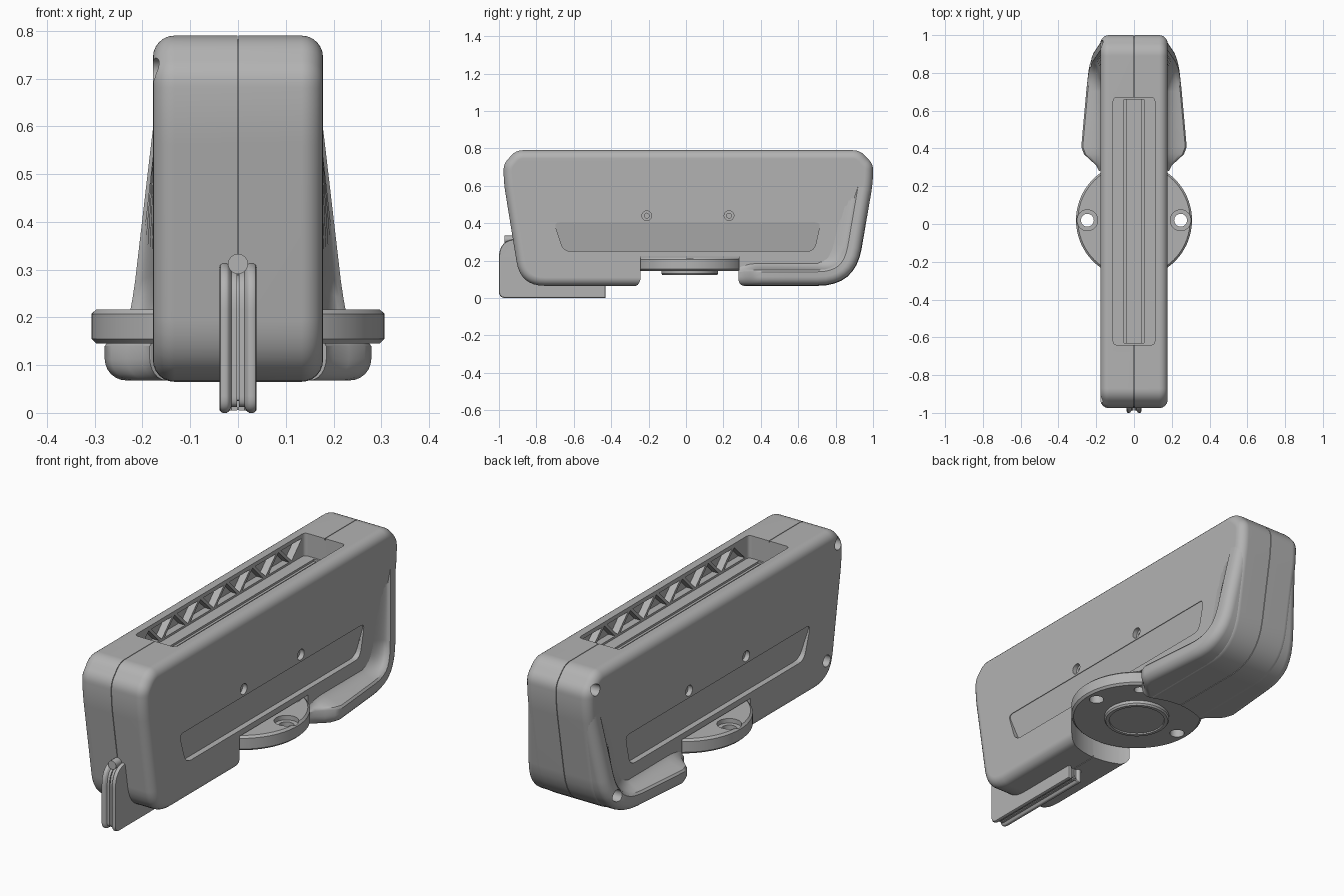
import bpy, bmesh, math
from mathutils import Vector

if "Cube" in bpy.data.objects:
    bpy.data.objects.remove(bpy.data.objects["Cube"])

grey = bpy.data.materials.new("plain grey")
grey.use_nodes = True
grey.diffuse_color = (0.45, 0.45, 0.45, 1)
grey.node_tree.nodes["Principled BSDF"].inputs["Base Color"].default_value = (0.45, 0.45, 0.45, 1)


def loft(name, rings):
    """Closed solid skinned through equal-length rings of points."""
    bm = bmesh.new()
    loops = [[bm.verts.new(p) for p in ring] for ring in rings]
    n = len(loops[0])
    for a, b in zip(loops, loops[1:]):
        for i in range(n):
            j = (i + 1) % n
            bm.faces.new((a[i], a[j], b[j], b[i]))
    bm.faces.new(loops[0][::-1])
    bm.faces.new(loops[-1])
    bmesh.ops.recalc_face_normals(bm, faces=bm.faces)
    mesh = bpy.data.meshes.new(name)
    bm.to_mesh(mesh)
    bm.free()
    mesh.materials.append(grey)
    obj = bpy.data.objects.new(name, mesh)
    bpy.context.collection.objects.link(obj)
    return obj


def rounded(corners, steps=8):
    """Outline from (u, v, rounding length) corners."""
    out = []
    for i, (u, v, t) in enumerate(corners):
        p = Vector((u, v))
        if t == 0:
            out.append(p)
            continue
        a = p + (Vector(corners[i - 1][:2]) - p).normalized() * t
        b = p + (Vector(corners[(i + 1) % len(corners)][:2]) - p).normalized() * t
        for k in range(steps + 1):
            s = k / steps
            out.append(a * (1 - s) ** 2 + p * 2 * s * (1 - s) + b * s * s)
    return out


def inward(outline):
    """Mitred inward direction at each point of a counter-clockwise outline."""
    res = []
    for i, p in enumerate(outline):
        d1 = (p - outline[i - 1]).normalized()
        d2 = (outline[(i + 1) % len(outline)] - p).normalized()
        n1, n2 = Vector((-d1.y, d1.x)), Vector((-d2.y, d2.x))
        res.append((n1 + n2) / (1 + n1.dot(n2)))
    return res


def side_solid(name, outline, sections):
    """Outline in the y-z plane, swept along x; sections are (x, inset)."""
    norms = inward(outline)
    return loft(name, [[(x, *(p + n * d)) for p, n in zip(outline, norms)] for x, d in sections])


def circle(u, v, r, n=40):
    return [Vector((u + r * math.cos(2 * math.pi * k / n), v + r * math.sin(2 * math.pi * k / n)))
            for k in range(n)]


def turned(name, x, y, profile, n=72):
    """Upright round solid from (radius, height) pairs."""
    return loft(name, [[(*p, z) for p in circle(x, y, r, n)] for r, z in profile])


def cut(obj, cutters):
    bpy.context.view_layer.objects.active = obj
    for c in cutters:
        m = obj.modifiers.new("cut", 'BOOLEAN')
        m.operation, m.solver, m.object = 'DIFFERENCE', 'EXACT', c
        bpy.ops.object.modifier_apply(modifier=m.name)


def smooth(obj):
    bpy.ops.object.select_all(action='DESELECT')
    obj.select_set(True)
    bpy.context.view_layer.objects.active = obj
    bpy.ops.object.shade_smooth_by_angle(angle=math.radians(32))
    m = obj.modifiers.new("normals", 'WEIGHTED_NORMAL')
    m.keep_sharp = True


# Body: rounded case with a seam groove down the middle
W, R, FY = 0.178, 0.045, 0.02
outline = rounded([(-0.885, 0.065, 0.13), (0.28, 0.065, 0), (0.31, 0.065, 0), (0.34, 0.065, 0),
                   (0.37, 0.065, 0), (0.41, 0.065, 0), (0.55, 0.065, 0), (0.905, 0.065, 0.2),
                   (1.0, 0.62, 0.06), (1.0, 0.715, 0.03), (0.93, 0.79, 0.04),
                   (-0.91, 0.79, 0.04), (-0.975, 0.715, 0.03), (-0.975, 0.62, 0.06)])
arc = [(W - R + R * math.sin(a), R - R * math.cos(a)) for a in [k * math.pi / 12 for k in range(7)]]
half = [(0.0015, 0.008), (0.0015, 0)] + arc
body = side_solid("body", outline, [(-x, d) for x, d in reversed(half)] + half)

# Wings: flared rims along the lower back edge, one per side
norms = inward(outline)
rim = [(p, n) for p, n in zip(outline, norms) if p.x > 0.27 and p.y < 0.73]


def wing_section(p, n, side):
    w = 0.28 - 0.09 * max(0, p.x - 0.4) - 0.1 * max(0, p.y - 0.1)
    toe = min(1, max(0, (p.x - 0.28) / 0.12))
    w = 0.185 + (w - 0.185) * toe * toe * (3 - 2 * toe)
    depth = 0.14 + 0.11 * min(1, max(0, (p.x - 0.7) / 0.25))
    pts = [(0.1, 0.003)]
    pts += [(w - 0.045 + 0.045 * math.sin(a), 0.048 - 0.045 * math.cos(a))
            for a in [k * math.pi / 12 for k in range(7)]]
    a, b, c = Vector((w - 0.008, 0.085)), Vector((0.178, 0.1)), Vector((0.165, depth))
    pts += [(w, 0.075)]
    pts += [tuple(a * (1 - s) ** 2 + b * 2 * s * (1 - s) + c * s * s) for s in [k / 8 for k in range(9)]]
    pts += [(0.1, depth)]
    return [(side * x, *(p + n * d)) for x, d in pts]


wings = [loft(name, [wing_section(p, n, s) for p, n in rim])
         for name, s in (("left_wing", 1), ("right_wing", -1))]

# Cutters: mount recess, top slot with centre channel and triangular wall pockets
mount_cut = turned("mount_cutter", 0, FY, [(0.318, -0.1), (0.318, 0.222)])
slot = rounded([(-0.11, -0.64, 0.02), (0.11, -0.64, 0.02), (0.11, 0.67, 0.02), (-0.11, 0.67, 0.02)], 4)
body_cuts = [mount_cut,
             loft("slot_cutter", [[(*p, z) for p in slot] for z in (0.68, 0.9)])]
for w, z in ((0.052, 0.67), (0.04, 0.66)):
    body_cuts.append(loft("channel_cutter", [[(-w, -0.63, h), (w, -0.63, h), (w, 0.66, h), (-w, 0.66, h)]
                                             for h in (z, 0.72)]))
for k in range(12):
    y, base, tip = -0.53 + 0.1 * k, 0.69, 0.77
    if k % 2:
        base, tip = tip, base
    tri = [(y - 0.08, base), (y + 0.08, base), (y, tip)]
    body_cuts.append(loft("pocket_cutter", [[(x, *p) for p in tri] for x in (-0.145, 0.145)]))

# Cutters: tapered side panels and screw holes
panel = rounded([(-0.655, 0.25, 0.04), (0.685, 0.25, 0.04), (0.72, 0.405, 0.03), (-0.705, 0.405, 0.03)], 5)
for s in (1, -1):
    body_cuts.append(loft("panel_cutter", [[(s * 0.2, *p) for p in panel],
                                           [(s * (0.175 - 0.16 * (0.405 - p.y)), *p) for p in panel]]))
    for y in (-0.21, 0.23):
        for r, x in ((0.026, 0.155), (0.013, 0.13)):
            body_cuts.append(side_solid("screw_cutter", circle(y, 0.44, r, 24), [(s * x, 0), (s * 0.2, 0)]))
corner_cuts = [side_solid("corner_cutter", circle(y, z, 0.028, 24), [(-0.4, 0), (-0.13, 0)])
               for y, z in ((0.945, 0.715), (0.855, 0.18), (-0.92, 0.715), (-0.83, 0.18))]
body_cuts += corner_cuts
cut(body, body_cuts)
for wing in wings:
    cut(wing, [mount_cut] + corner_cuts)

# Mount: chamfered round flange with bolt holes and a lower boss
flange = turned("mount_flange", 0, FY, [(0.297, 0.145), (0.307, 0.155), (0.307, 0.207), (0.297, 0.217)])
bolt_cuts = [turned("bolt_cutter", 0.15, 0.22, [(0.026, 0.1), (0.026, 0.3)], 24)]
for s in (1, -1):
    bolt_cuts.append(turned("bolt_cutter", s * 0.247, FY, [(0.034, 0.1), (0.034, 0.3)], 32))
    bolt_cuts.append(turned("bolt_cutter", s * 0.247, FY, [(0.055, 0.195), (0.055, 0.3)], 32))
cut(flange, bolt_cuts)
boss = turned("mount_boss", 0, FY, [(0.152, 0.15), (0.152, 0.13), (0.146, 0.122), (0.13, 0.122),
                                    (0.128, 0.128), (0.126, 0.128)])

# Fin: twin rounded blades under the front with a rod at the top
blade = rounded([(-1.0, 0.0, 0.035), (-0.43, 0.0, 0.005), (-0.43, 0.1, 0.005),
                 (-0.8, 0.315, 0.02), (-1.0, 0.315, 0.1)])
fin_half = [(0.002, 0.025), (0.002, 0.012), (0.014, 0.012), (0.019, 0.003), (0.024, 0),
            (0.032, 0), (0.037, 0.003), (0.039, 0.01)]
fin = side_solid("front_fin", blade, [(-x, d) for x, d in reversed(fin_half)] + fin_half)
rod = loft("fin_rod", [[(p.x, y, p.y) for p in circle(0, 0.312, 0.021, 24)] for y in (-0.97, -0.85)])

for c in body_cuts + bolt_cuts:
    bpy.data.objects.remove(c)
for part in [body, flange, boss, fin, rod] + wings:
    smooth(part)
